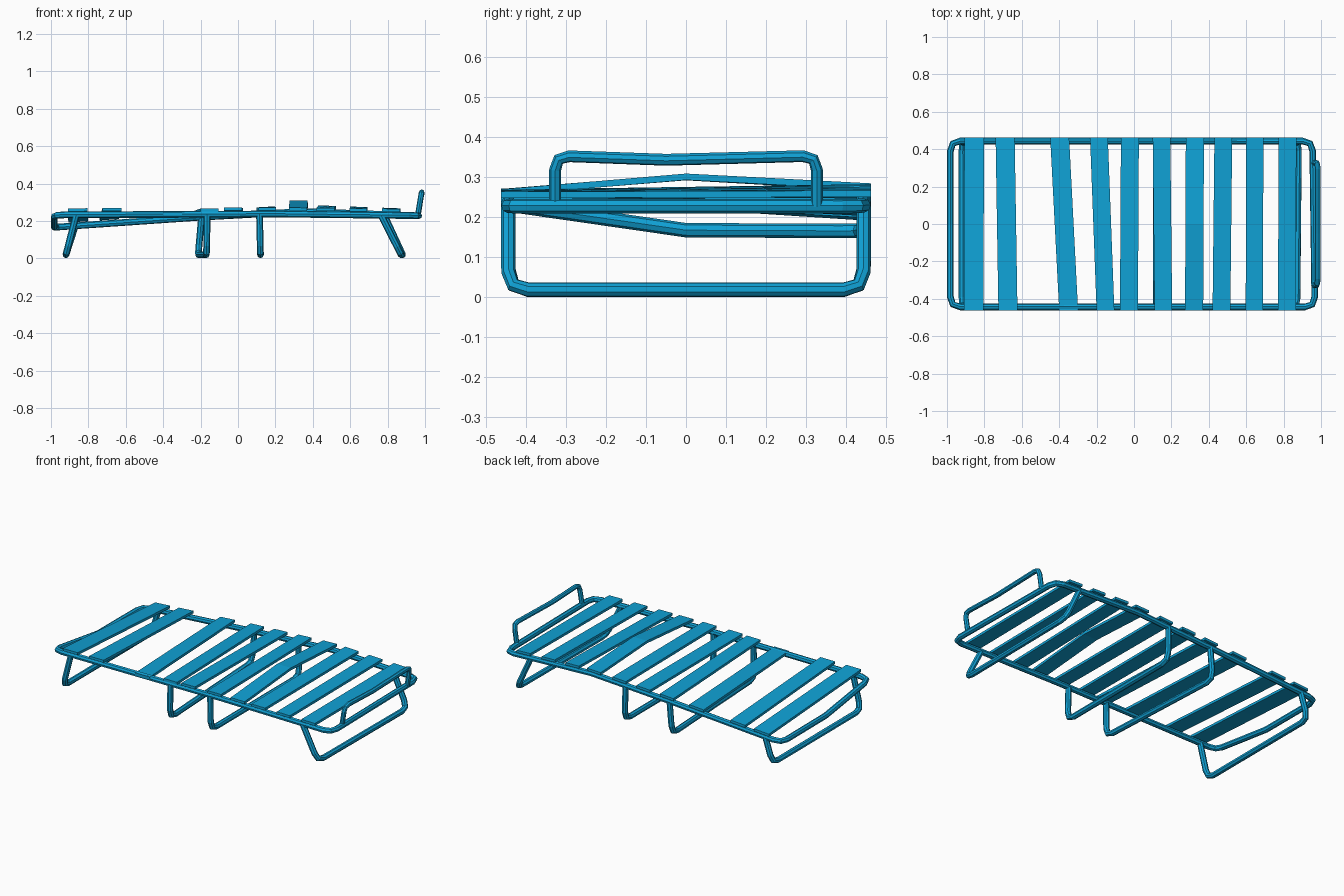
import bpy, bmesh
from mathutils import Vector

if "Cube" in bpy.data.objects:
    bpy.data.objects.remove(bpy.data.objects["Cube"], do_unlink=True)

blue = bpy.data.materials.new("blue paint")
blue.use_nodes = True
colour = (0.005, 0.36, 0.67, 1)
blue.diffuse_color = colour
blue.node_tree.nodes["Principled BSDF"].inputs["Base Color"].default_value = colour


def rounded(points, d, closed):
    """Replace every sharp corner by three points."""
    pts = [Vector(p) for p in points]
    out = []
    for i, p in enumerate(pts):
        a, b = pts[i - 1], pts[(i + 1) % len(pts)]
        end = not closed and i in (0, len(pts) - 1)
        if end or (p - a).angle(b - p) < 0.6:
            out.append(p)
            continue
        start = p + (a - p).normalized() * d
        stop = p + (b - p).normalized() * d
        out += [start, (start + stop) / 4 + p / 2, stop]
    return out


def tube(name, points, radius=0.018, d=0.05, closed=False):
    curve = bpy.data.curves.new(name, "CURVE")
    curve.dimensions = "3D"
    curve.bevel_depth = radius
    curve.bevel_resolution = 2
    curve.use_fill_caps = True
    pts = rounded(points, d, closed)
    spline = curve.splines.new("POLY")
    spline.points.add(len(pts) - 1)
    for sp, p in zip(spline.points, pts):
        sp.co = (*p, 1)
    spline.use_cyclic_u = closed
    spline.use_smooth = False
    curve.materials.append(blue)
    ob = bpy.data.objects.new(name, curve)
    bpy.context.collection.objects.link(ob)
    bpy.ops.object.select_all(action="DESELECT")
    ob.select_set(True)
    bpy.context.view_layer.objects.active = ob
    bpy.ops.object.convert(target="MESH")


# Bent frame: the rear rail sags at one end and arches in the middle
W = 0.444
front_rail = [(-0.982, 0.232), (0.2, 0.237), (0.967, 0.228)]
back_rail = [(-0.982, 0.166), (-0.2, 0.22), (0.35, 0.25), (0.955, 0.228)]


def height(rail, x):
    for (x0, z0), (x1, z1) in zip(rail, rail[1:]):
        if x <= x1:
            return z0 + (z1 - z0) * (x - x0) / (x1 - x0)
    return rail[-1][1]


loop = [(x, -W, z) for x, z in front_rail]
loop += [(x, W, z) for x, z in reversed(back_rail)]
loop.append((-0.982, 0, 0.168))
tube("bed_frame", loop, 0.018, 0.055, True)

# Legs: top x and foot x at the front, then at the back
legs = {
    "head_leg": (-0.865, -0.92, -0.87, -0.92),
    "middle_leg_right": (-0.165, -0.168, -0.195, -0.213),
    "middle_leg_left": (0.115, 0.12, 0.115, 0.12),
    "foot_leg": (0.765, 0.872, 0.78, 0.88),
}
for name, (ft, fb, bt, bb) in legs.items():
    tube(name, [(ft, -W, height(front_rail, ft)), (fb, -W, 0.019),
                (bb, W, 0.019), (bt, W, height(back_rail, bt))])

# End handle
tube("end_handle", [(0.962, -0.327, 0.235), (0.982, -0.327, 0.354),
                    (0.982, -0.05, 0.344), (0.982, 0.327, 0.354),
                    (0.962, 0.327, 0.228)], 0.015, 0.035)

# Slats: front left edge, back left edge, width, front lift, middle rise
slats = [
    (-0.91, -0.907, 0.105, 0.027, 0),
    (-0.725, -0.74, 0.102, 0.027, 0),
    (-0.40, -0.448, 0.101, 0.006, 0),
    (-0.20, -0.235, 0.095, 0.023, 0),
    (-0.075, -0.07, 0.096, 0.027, 0),
    (0.11, 0.10, 0.094, 0.027, 0),
    (0.273, 0.277, 0.097, 0.027, 0.032),
    (0.42, 0.43, 0.095, 0.027, 0),
    (0.597, 0.60, 0.092, 0.027, 0),
    (0.77, 0.773, 0.095, 0.027, 0),
]
T = 0.008
for i, (xf, xb, w, lift, rise) in enumerate(slats, 1):
    bm = bmesh.new()
    rings = []
    front = [Vector((x, -0.463, height(front_rail, x) + lift)) for x in (xf, xf + w)]
    back = [Vector((x, 0.463, height(back_rail, x) + 0.028)) for x in (xb, xb + w)]
    for t in (0, 0.5, 1):
        a, b = (f.lerp(k, t) + Vector((0, 0, rise if t == 0.5 else 0))
                for f, k in zip(front, back))
        up = Vector((0, 0, T))
        rings.append([bm.verts.new(v) for v in (a - up, b - up, b + up, a + up)])
    for r, s in zip(rings, rings[1:]):
        for k in range(4):
            n = (k + 1) % 4
            bm.faces.new((r[k], r[n], s[n], s[k]))
    bm.faces.new(rings[0][::-1])
    bm.faces.new(rings[-1])
    bmesh.ops.recalc_face_normals(bm, faces=bm.faces)
    me = bpy.data.meshes.new(f"slat_{i}")
    bm.to_mesh(me)
    bm.free()
    me.materials.append(blue)
    bpy.context.collection.objects.link(bpy.data.objects.new(f"slat_{i}", me))
